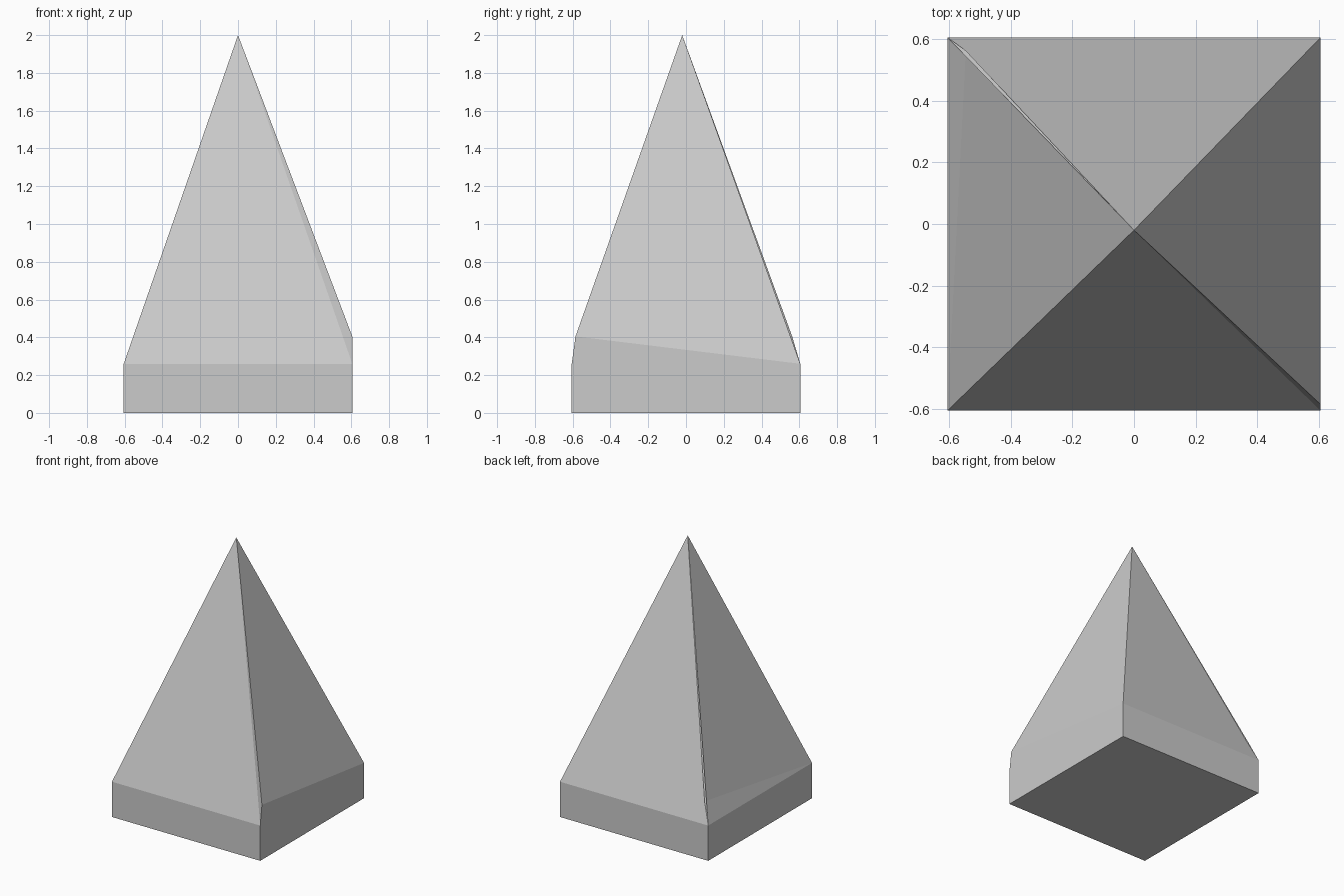
import bpy
import bmesh

# Remove the default object
cube = bpy.data.objects.get("Cube")
if cube:
    bpy.data.objects.remove(cube, do_unlink=True)

# Single plain grey material
GREY = (0.6, 0.6, 0.6, 1.0)
mat = bpy.data.materials.new("light grey")
mat.use_nodes = True
mat.diffuse_color = GREY
mat.node_tree.nodes["Principled BSDF"].inputs["Base Color"].default_value = GREY

H = 0.605      # half width of the base
WALL = 0.26    # height of the base walls

bm = bmesh.new()

# Square plinth: bottom and top rings, counter-clockwise from the front right-hand corner
corners = [(H, -H), (H, H), (-H, H), (-H, -H)]
bottom = [bm.verts.new((x, y, 0)) for x, y in corners]
ring = [bm.verts.new((x, y, WALL)) for x, y in corners]
bm.faces.new(bottom[::-1])
for i in range(4):
    j = (i + 1) % 4
    bm.faces.new((bottom[i], bottom[j], ring[j], ring[i]))

# Spire: four slopes, two of them starting from a raised shoulder
apex = bm.verts.new((0, -0.02, 2))
shoulders = {0: bm.verts.new((H, -0.585, 0.405)),
             2: bm.verts.new((-0.545, 0.562, 0.405))}
for i in range(4):
    start, end = ring[i], ring[(i + 1) % 4]
    shoulder = shoulders.get(i)
    if shoulder:
        bm.faces.new((start, end, shoulder))      # wedge above the wall
        bm.faces.new((shoulder, end, apex))       # main slope
        bm.faces.new((start, shoulder, apex))     # narrow corner sliver
    else:
        bm.faces.new((start, end, apex))

bmesh.ops.recalc_face_normals(bm, faces=bm.faces[:])
mesh = bpy.data.meshes.new("spire")
bm.to_mesh(mesh)
bm.free()
mesh.materials.append(mat)
spire = bpy.data.objects.new("spire", mesh)
bpy.context.collection.objects.link(spire)
